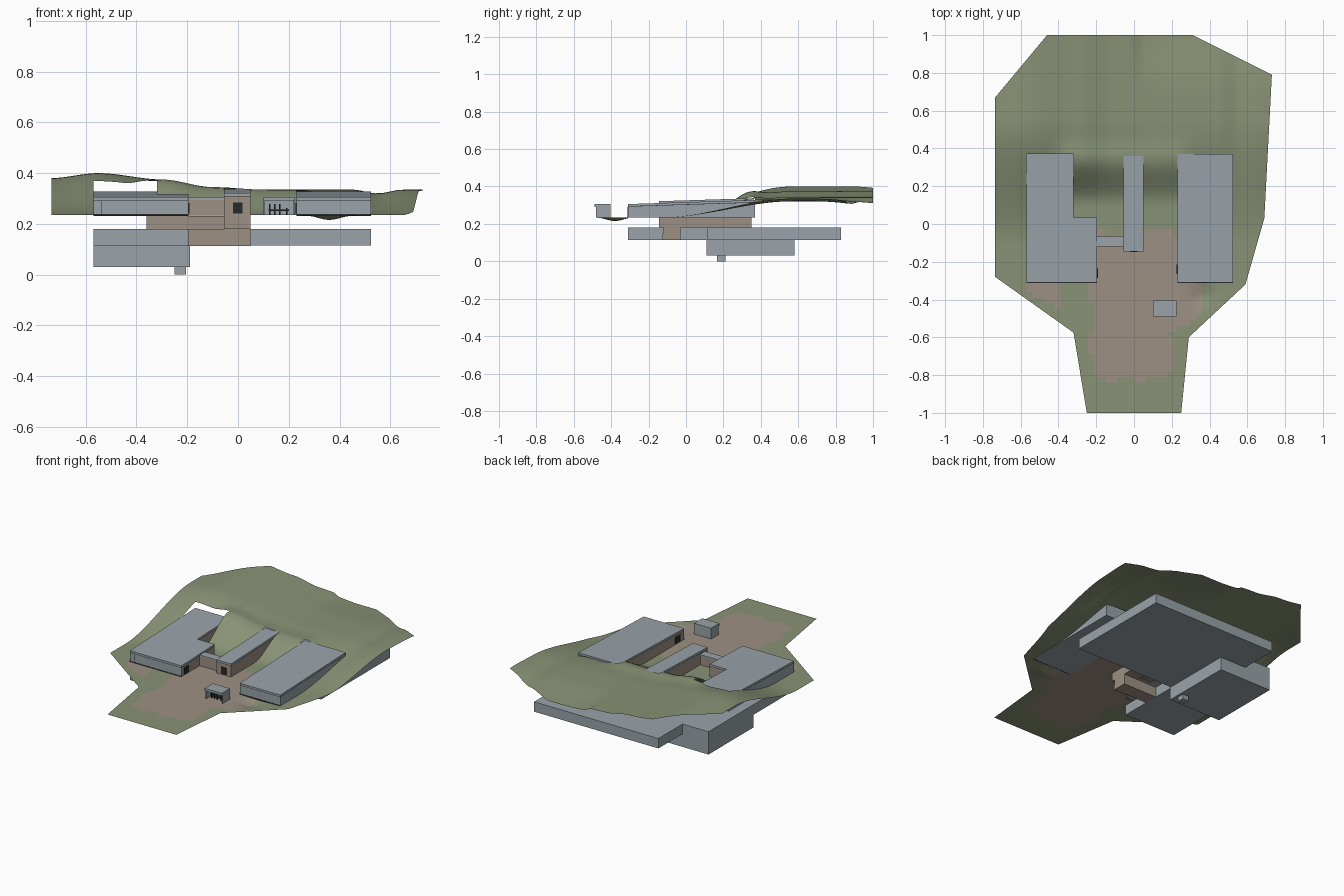
import bpy, bmesh, math
from mathutils import Vector

cube = bpy.data.objects.get("Cube")
if cube:
    bpy.data.objects.remove(cube, do_unlink=True)


def material(name, rgb):
    m = bpy.data.materials.new(name)
    m.use_nodes = True
    m.diffuse_color = (*rgb, 1)
    bsdf = next(n for n in m.node_tree.nodes if n.type == 'BSDF_PRINCIPLED')
    bsdf.inputs["Base Color"].default_value = (*rgb, 1)
    bsdf.inputs["Roughness"].default_value = 0.9
    return m


GRASS = material("grass green", (0.25, 0.29, 0.18))
EARTH = material("earth brown", (0.34, 0.28, 0.23))
GREY = material("concrete grey", (0.32, 0.37, 0.40))
DARK = material("dark frame", (0.02, 0.024, 0.024))


def finish(name, bm, mats):
    me = bpy.data.meshes.new(name)
    bm.to_mesh(me)
    bm.free()
    for m in mats:
        me.materials.append(m)
    ob = bpy.data.objects.new(name, me)
    bpy.context.collection.objects.link(ob)
    return ob


def rect(x0, x1, y0, y1):
    return [(x0, y0), (x1, y0), (x1, y1), (x0, y1)]


def prism(name, outline, bottom, top, mats, brown=lambda n: False):
    """Extrude an outline between two heights given as numbers or functions of y."""
    at = lambda h, y: h(y) if callable(h) else h
    bm = bmesh.new()
    lo = [bm.verts.new((x, y, at(bottom, y))) for x, y in outline]
    hi = [bm.verts.new((x, y, at(top, y))) for x, y in outline]
    bm.faces.new(lo[::-1])
    bm.faces.new(hi)
    for i in range(len(lo)):
        j = (i + 1) % len(lo)
        bm.faces.new((lo[i], lo[j], hi[j], hi[i]))
    bm.normal_update()
    for f in bm.faces:
        if abs(f.normal.z) < 0.5 and brown(f.normal):
            f.material_index = 1
    return finish(name, bm, mats)


def box(name, x0, x1, y0, y1, z0, z1, mat):
    return prism(name, rect(x0, x1, y0, y1), z0, z1, [mat])


def smooth(a, b, v):
    t = min(1, max(0, (v - a) / (b - a)))
    return t * t * (3 - 2 * t)


# Footprints of the parts that cut through the ground
GROUND = 0.235
left_plan = [(-.57, -.31), (-.195, -.31), (-.195, .035), (-.32, .035), (-.32, .37), (-.57, .37)]
right_plan = rect(.23, .525, -.31, .37)
hall_plan = rect(-.055, .05, -.145, .36)
holes = [(-.57, -.195, -.31, .035), (-.57, -.32, .035, .37),
         (.23, .525, -.31, .37), (-.055, .05, -.145, .36)]

# Hill crest height along x
crest = [(-.74, .38), (-.55, .40), (-.3, .375), (-.1, .345), (.1, .335),
         (.45, .335), (.55, .32), (.65, .335), (.74, .335)]


def ridge(x):
    for (xa, za), (xb, zb) in zip(crest, crest[1:]):
        if x <= xb:
            return za + (zb - za) * smooth(xa, xb, x)
    return crest[-1][1]


def height(x, y):
    outer = smooth(-.12, .56, y)
    court = smooth(.1, .36, y)
    inside = smooth(-.45, -.32, x) * (1 - smooth(.23, .35, x)) * (1 - smooth(.36, .5, y))
    rise = outer + (court - outer) * inside
    top = ridge(x) - .025 * smooth(.7, 1.05, y) * smooth(.2, -.2, -x if x > 0 else .2)
    dip = .02 * math.exp(-((x - .36) / .06) ** 2 - ((y + .38) / .06) ** 2)
    return GROUND + (top - GROUND) * rise - dip


def is_earth(x, y):
    wobble = .012 * math.sin(40 * x + 23 * y)
    x, y = x + wobble, y + wobble
    yard = -.22 < x < .2 and -.82 < y < -.05
    side = .15 < x < .35 and -.55 < y < -.28 and x - y < .82
    verge = -.57 < x < -.38 and -.45 < y < -.3 and x + y > -.98 + .1
    corner = 0 < x < .23 and -.3 < y < -.03
    verge = verge or (-.57 < x < -.38 and -.3 - y < .02 + (x + .57) * .7 and -.45 < y < -.3)
    return yard or side or verge or corner


# Terrain: outline cut into a grid, opened at the footprints, then lifted
outline = [(-.25, -1), (.25, -1), (.29, -.6), (.59, -.32), (.69, .03), (.73, .79),
           (.31, 1), (-.46, 1), (-.735, .67), (-.735, -.28), (-.32, -.575)]
bm = bmesh.new()
bm.faces.new([bm.verts.new((x, y, 0)) for x, y in outline])
bmesh.ops.triangulate(bm, faces=bm.faces[:])
xs = {round(-.72 + .03 * i, 3) for i in range(49)} | {v for h in holes for v in h[:2]}
ys = {round(-.99 + .03 * i, 3) for i in range(67)} | {v for h in holes for v in h[2:]}
cuts = [((x, 0, 0), (1, 0, 0)) for x in sorted(xs)] + [((0, y, 0), (0, 1, 0)) for y in sorted(ys)]
for co, no in cuts:
    bmesh.ops.bisect_plane(bm, geom=bm.verts[:] + bm.edges[:] + bm.faces[:],
                           dist=1e-5, plane_co=co, plane_no=no)
gone = []
for f in bm.faces:
    c = f.calc_center_median()
    f.smooth = True
    f.material_index = int(is_earth(c.x, c.y))
    if any(a < c.x < b and d < c.y < e for a, b, d, e in holes):
        gone.append(f)
bmesh.ops.delete(bm, geom=gone, context='FACES')
for v in bm.verts:
    v.co.z = height(v.co.x, v.co.y)
bmesh.ops.recalc_face_normals(bm, faces=bm.faces[:])
if sum(f.normal.z for f in bm.faces) < 0:
    bmesh.ops.reverse_faces(bm, faces=bm.faces[:])
finish("terrain", bm, [GRASS, EARTH])


# Sloping-roof buildings: walls, thin dark joint, roof slab
def roof_line(y):
    return .306 + (y + .31) * .032


def building(name, plan, brown, lift=0):
    eave = lambda y: roof_line(y) + lift - .014
    joint = lambda y: roof_line(y) + lift - .011
    top = lambda y: roof_line(y) + lift
    prism(name + "_walls", plan, GROUND - .002, eave, [GREY, EARTH], brown)
    prism(name + "_roof_joint", plan, eave, joint, [DARK])
    prism(name + "_roof", plan, joint, top, [GREY])


building("left_wing", left_plan, lambda n: n.x > .5 or n.y > .5)
building("right_wing", right_plan, lambda n: n.x < -.5)
building("central_hall", hall_plan, lambda n: True, .01)
prism("link_walls", rect(-.195, -.055, -.12, -.07), GROUND - .002, .295, [EARTH])
box("link_roof", -.195, -.055, -.12, -.065, .295, .305, GREY)

# Doors, windows and base strips
box("left_wing_window", -.195, -.191, -.285, -.235, .24, .283, DARK)
box("right_wing_window", .226, .23, -.265, -.215, .24, .283, DARK)
box("hall_door", -.02, .018, -.149, -.145, .24, .285, DARK)
for name, x0, x1 in (("left", -.57, -.195), ("right", .23, .525)):
    box(name + "_wing_base_strip", x0, x1, -.313, -.31, .232, .238, DARK)
box("left_wing_wall_seam", -.54, -.537, -.312, -.31, .238, .29, DARK)

# Pavilion in the yard, open to the front
box("pavilion_roof", .1, .225, -.49, -.405, .29, .306, GREY)
box("pavilion_back", .1, .225, -.411, -.405, GROUND, .29, GREY)
for side, x in (("right", .1), ("left", .219)):
    box("pavilion_wall_" + side, x, x + .006, -.48, -.411, GROUND, .29, GREY)
for i, x in enumerate((.122, .142, .162, .19)):
    box(f"pavilion_post_{i}", x, x + .006, -.455, -.449, GROUND, .278 - .015 * (i == 3), DARK)
box("pavilion_bench", .12, .2, -.46, -.43, .25, .256, DARK)

# Underground storeys
box("lower_main", -.38, .525, .115, .83, .115, .18, GREY)
box("lower_left", -.57, -.195, -.31, .115, .113, .18, GREY)
box("deep_level", -.57, -.19, .11, .58, .03, .18, GREY)
box("sump", -.25, -.205, .165, .21, 0, .03, GREY)
box("hall_basement", -.055, .05, -.145, .35, .18, GROUND, EARTH)
box("stair_basement", -.36, -.055, .04, .2, .18, .232, EARTH)
box("lower_link", -.195, .05, -.12, -.03, .113, .18, EARTH)
box("lower_link_post", -.05, .05, -.125, -.12, .113, .15, EARTH)
